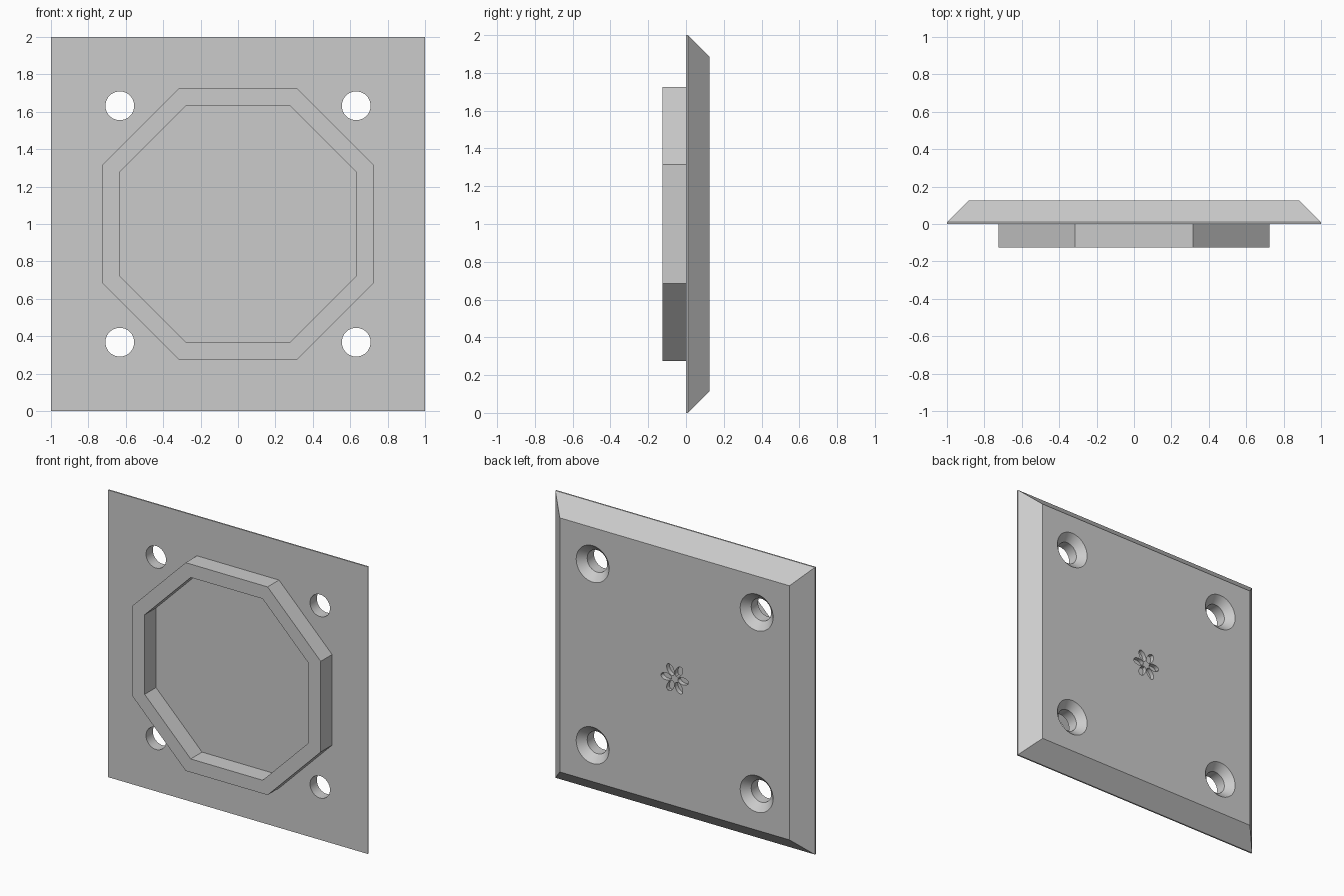
import bpy, bmesh, math

if "Cube" in bpy.data.objects:
    bpy.data.objects.remove(bpy.data.objects["Cube"])

grey = bpy.data.materials.new("plain_grey")
grey.diffuse_color = (0.6, 0.6, 0.6, 1)
grey.use_nodes = True
grey.node_tree.nodes["Principled BSDF"].inputs["Base Color"].default_value = grey.diffuse_color
CZ = 1.0  # height of the plate centre


def loft(name, sections, closed=False):
    """Skin matching (y, [(x, z), ...]) sections; cap the ends or close into a ring."""
    bm = bmesh.new()
    rows = [[bm.verts.new((x, y, z)) for x, z in pts] for y, pts in sections]
    pairs = list(zip(rows, rows[1:]))
    if closed:
        pairs.append((rows[-1], rows[0]))
    else:
        bm.faces.new(rows[0])
        bm.faces.new(rows[-1])
    for a, b in pairs:
        for i in range(len(a)):
            j = (i + 1) % len(a)
            bm.faces.new((a[i], a[j], b[j], b[i]))
    bmesh.ops.recalc_face_normals(bm, faces=bm.faces[:])
    mesh = bpy.data.meshes.new(name)
    bm.to_mesh(mesh)
    bm.free()
    mesh.materials.append(grey)
    ob = bpy.data.objects.new(name, mesh)
    bpy.context.collection.objects.link(ob)
    return ob


def square(h):
    return [(-h, CZ - h), (h, CZ - h), (h, CZ + h), (-h, CZ + h)]


def octagon(h, c):
    return [(x, CZ + z) for x, z in ((h, -c), (h, c), (c, h), (-c, h),
                                     (-h, c), (-h, -c), (-c, -h), (c, -h))]


def ellipse(cx, cz, a, b, turn=0.0, n=40):
    ct, st = math.cos(turn), math.sin(turn)
    pts = []
    for i in range(n):
        t = 2 * math.pi * i / n
        u, v = a * math.cos(t), b * math.sin(t)
        pts.append((cx + u * ct - v * st, cz + u * st + v * ct))
    return pts


# Plate with bevelled back edges
plate = loft("plate", [(0, square(1)), (0.01, square(1)), (0.125, square(0.885))])

# Countersunk screw holes
cutters = []
for sx in (-1, 1):
    for sz in (-1, 1):
        cutters.append(loft("screw_hole_cutter", [
            (y, ellipse(sx * 0.632, CZ + sz * 0.632, r, r))
            for y, r in ((-0.02, 0.077), (0.075, 0.077), (0.125, 0.127), (0.135, 0.137))]))

# Six small petal recesses in the back
for k in range(6):
    t = k * math.pi / 3
    petal = ellipse(0.065 * math.cos(t), CZ + 0.065 * math.sin(t), 0.041, 0.025, t, 16)
    cutters.append(loft("petal_cutter", [(0.095, petal), (0.14, petal)]))

bpy.context.view_layer.objects.active = plate
for cutter in cutters:
    cutter.hide_render = True
    mod = plate.modifiers.new("cut", "BOOLEAN")
    mod.operation = "DIFFERENCE"
    mod.solver = "EXACT"
    mod.object = cutter
    bpy.ops.object.modifier_apply(modifier=mod.name)
for cutter in cutters:
    bpy.data.objects.remove(cutter)

# Octagonal rim on the front, sunk a hair into the plate
outer, inner = octagon(0.725, 0.316), octagon(0.632, 0.277)
loft("octagonal_rim", [(0.002, outer), (-0.125, outer), (-0.125, inner), (0.002, inner)],
     closed=True)

# Smooth the round holes, keep the edges sharp
bpy.ops.object.select_all(action="DESELECT")
plate.select_set(True)
bpy.ops.object.shade_smooth_by_angle(angle=math.radians(30))
